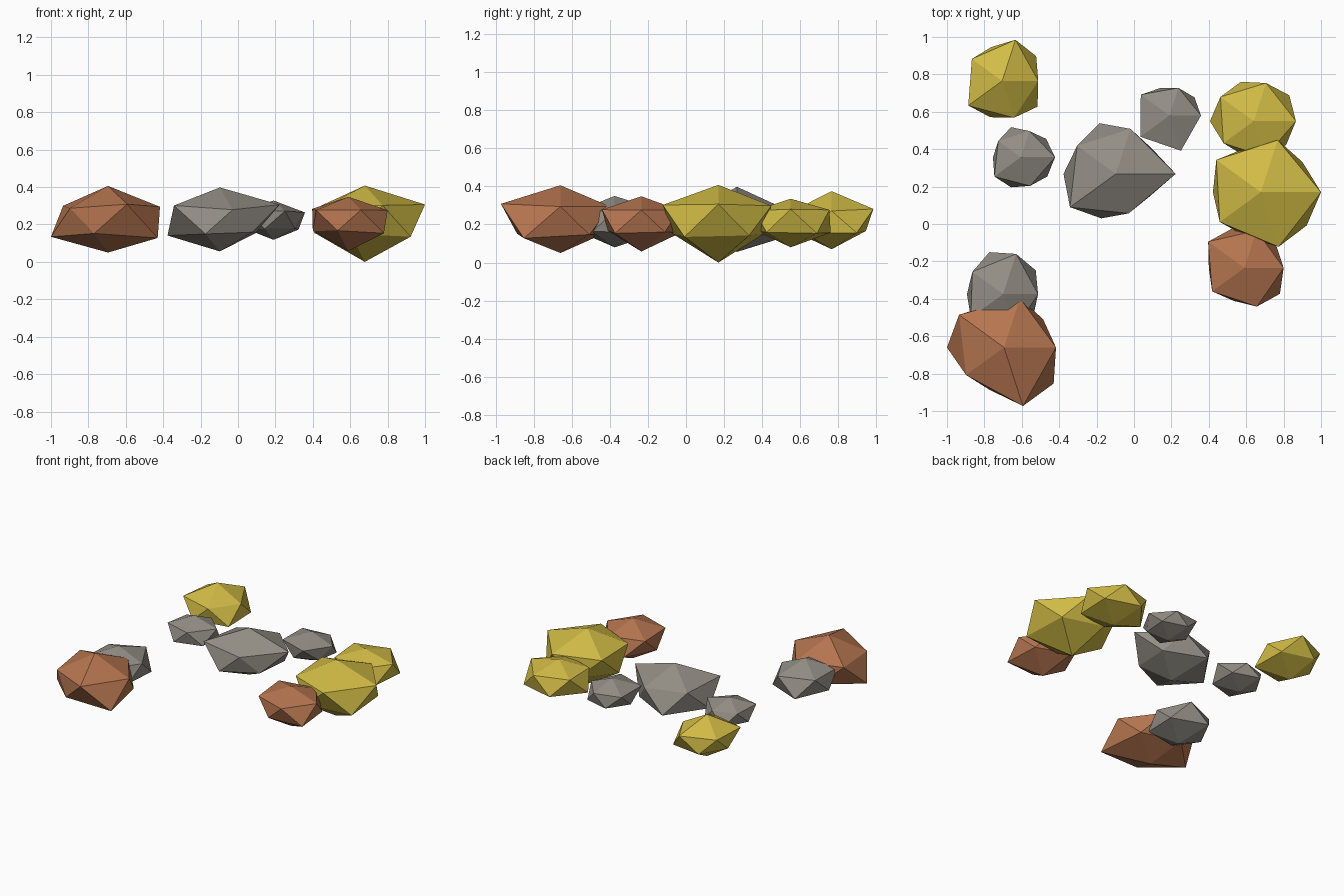
import bpy, bmesh, math

if "Cube" in bpy.data.objects:
    bpy.data.objects.remove(bpy.data.objects["Cube"])


def material(name, color):
    m = bpy.data.materials.new(name)
    m.diffuse_color = (*color, 1)
    m.use_nodes = True
    m.node_tree.nodes["Principled BSDF"].inputs["Base Color"].default_value = m.diffuse_color
    return m


GREY = material("stone grey", (0.29, 0.27, 0.235))
COPPER = material("copper brown", (0.47, 0.18, 0.08))
GOLD = material("gold yellow", (0.64, 0.50, 0.06))

MID_Z = 0.218     # height shared by all rock centres
RING_RISE = 0.275  # ring height per unit of ring radius (flattened icosahedron)


def rock(name, mat, x, y, rise, drop, upper, lower):
    """Flattened, lumpy icosahedron: radii of upper ring (0, 72.. deg) and lower ring (36, 108.. deg)."""
    bm = bmesh.new()
    bmesh.ops.create_icosphere(bm, subdivisions=1, radius=1)
    for v in bm.verts:
        if abs(v.co.z) > 0.9:
            v.co = (0, 0, rise if v.co.z > 0 else -drop)
            continue
        angle = math.degrees(math.atan2(v.co.y, v.co.x)) % 360
        if v.co.z > 0:
            r, side = upper[round(angle / 72) % 5], 1
        else:
            r, side = lower[round((angle - 36) / 72) % 5], -1
        a = math.radians(angle)
        v.co = (r * math.cos(a), r * math.sin(a), side * r * RING_RISE)
    mesh = bpy.data.meshes.new(name)
    bm.to_mesh(mesh)
    bm.free()
    mesh.materials.append(mat)
    ob = bpy.data.objects.new(name, mesh)
    ob.location = (x, y, MID_Z)
    bpy.context.collection.objects.link(ob)


# Copper ore
rock("copper_rock_large", COPPER, -.695, -.66, .188, .168,
     (.278, .276, .297, .251, .329), (.258, .24, .305, .24, .328))
rock("copper_rock_small", COPPER, .59, -.235, .13, .16,
     (.21, .21, .239, .213, .217), (.21, .22, .19, .185, .235))

# Plain stone
rock("grey_rock_large", GREY, -.097, .268, .18, .162,
     (.32, .253, .256, .303, .222), (.235, .285, .28, .25, .215))
rock("grey_rock_back", GREY, .19, .58, .11, .1,
     (.168, .155, .19, .193, .198), (.165, .155, .15, .15, .14))
rock("grey_rock_left", GREY, -.605, .357, .1, .1,
     (.183, .147, .149, .175, .161), (.167, .169, .149, .169, .175))
rock("grey_rock_front", GREY, -.7, -.375, .132, .138,
     (.187, .226, .203, .213, .2), (.216, .236, .193, .2, .2))

# Gold ore
rock("gold_rock_large", GOLD, .678, .17, .19, .218,
     (.322, .293, .294, .271, .307), (.275, .25, .256, .25, .303))
rock("gold_rock_left", GOLD, -.705, .765, .157, .148,
     (.193, .231, .2, .224, .207), (.225, .19, .17, .204, .234))
rock("gold_rock_right", GOLD, .64, .55, .117, .138,
     (.226, .214, .22, .2, .2), (.235, .221, .234, .19, .215))
